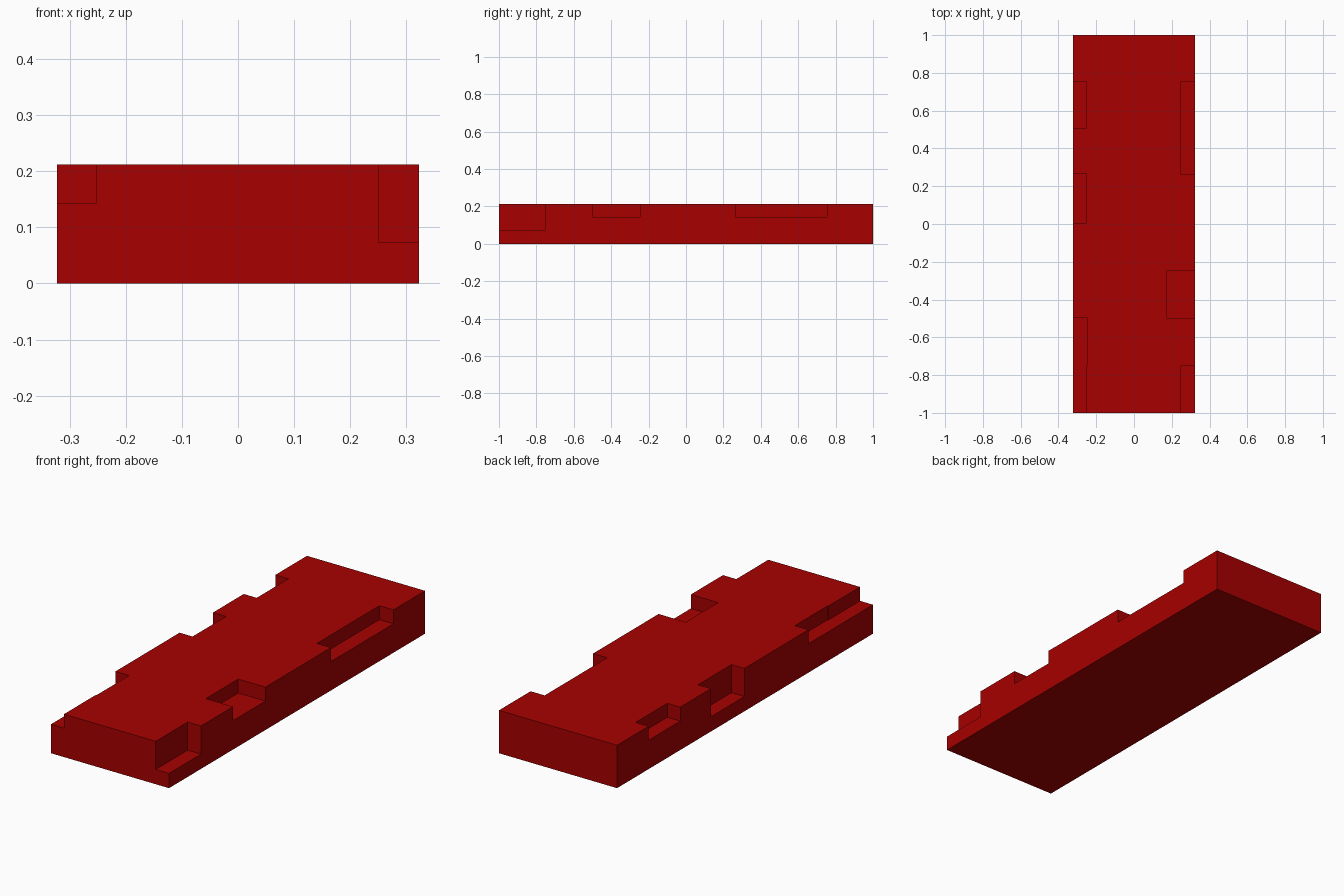
import bpy
import bmesh
from mathutils import Vector

default = bpy.data.objects.get("Cube")
if default:
    bpy.data.objects.remove(default, do_unlink=True)

HALF_X, HALF_Y, HEIGHT = 0.323, 1.0, 0.212
SHALLOW, DEEP = 0.143, 0.073
OVER = 0.1  # how far cutters reach past the slab

red = bpy.data.materials.new("deep red")
red.use_nodes = True
colour = (0.39, 0, 0, 1)
red.diffuse_color = colour
red.node_tree.nodes["Principled BSDF"].inputs["Base Color"].default_value = colour


def box(name, low, high):
    """Box object between two opposite corners."""
    low, high = Vector(low), Vector(high)
    mesh = bpy.data.meshes.new(name)
    bm = bmesh.new()
    bmesh.ops.create_cube(bm, size=1)
    for v in bm.verts:
        v.co = (low + high) / 2 + v.co * (high - low)
    bm.to_mesh(mesh)
    bm.free()
    mesh.materials.append(red)
    obj = bpy.data.objects.new(name, mesh)
    bpy.context.collection.objects.link(obj)
    return obj


# Main slab
slab = box("notched_slab", (-HALF_X, -HALF_Y, 0), (HALF_X, HALF_Y, HEIGHT))

# Edge notches: side, inner distance from centre, y start, y end, floor height
notches = [
    (1, 0.25, -HALF_Y - OVER, -0.75, DEEP),
    (1, 0.174, -0.5, -0.247, SHALLOW),
    (1, 0.246, 0.265, 0.753, SHALLOW),
    (-1, 0.252, -HALF_Y - OVER, -0.74, SHALLOW),
    (-1, 0.248, -0.75, -0.496, SHALLOW),
    (-1, 0.252, 0.005, 0.266, DEEP),
    (-1, 0.252, 0.506, 0.753, SHALLOW),
]
cutters = []
for side, inner, y0, y1, floor in notches:
    xs = sorted((side * inner, side * (HALF_X + OVER)))
    cutter = box("notch_cutter", (xs[0], y0, floor), (xs[1], y1, HEIGHT + OVER))
    cutter.hide_render = True
    cutters.append(cutter)
    cut = slab.modifiers.new("notch", "BOOLEAN")
    cut.operation = "DIFFERENCE"
    cut.solver = "EXACT"
    cut.object = cutter

# Bake the cuts into the slab and drop the cutters
graph = bpy.context.evaluated_depsgraph_get()
carved = bpy.data.meshes.new_from_object(slab.evaluated_get(graph))
slab.modifiers.clear()
slab.data = carved
for cutter in cutters:
    bpy.data.objects.remove(cutter, do_unlink=True)
